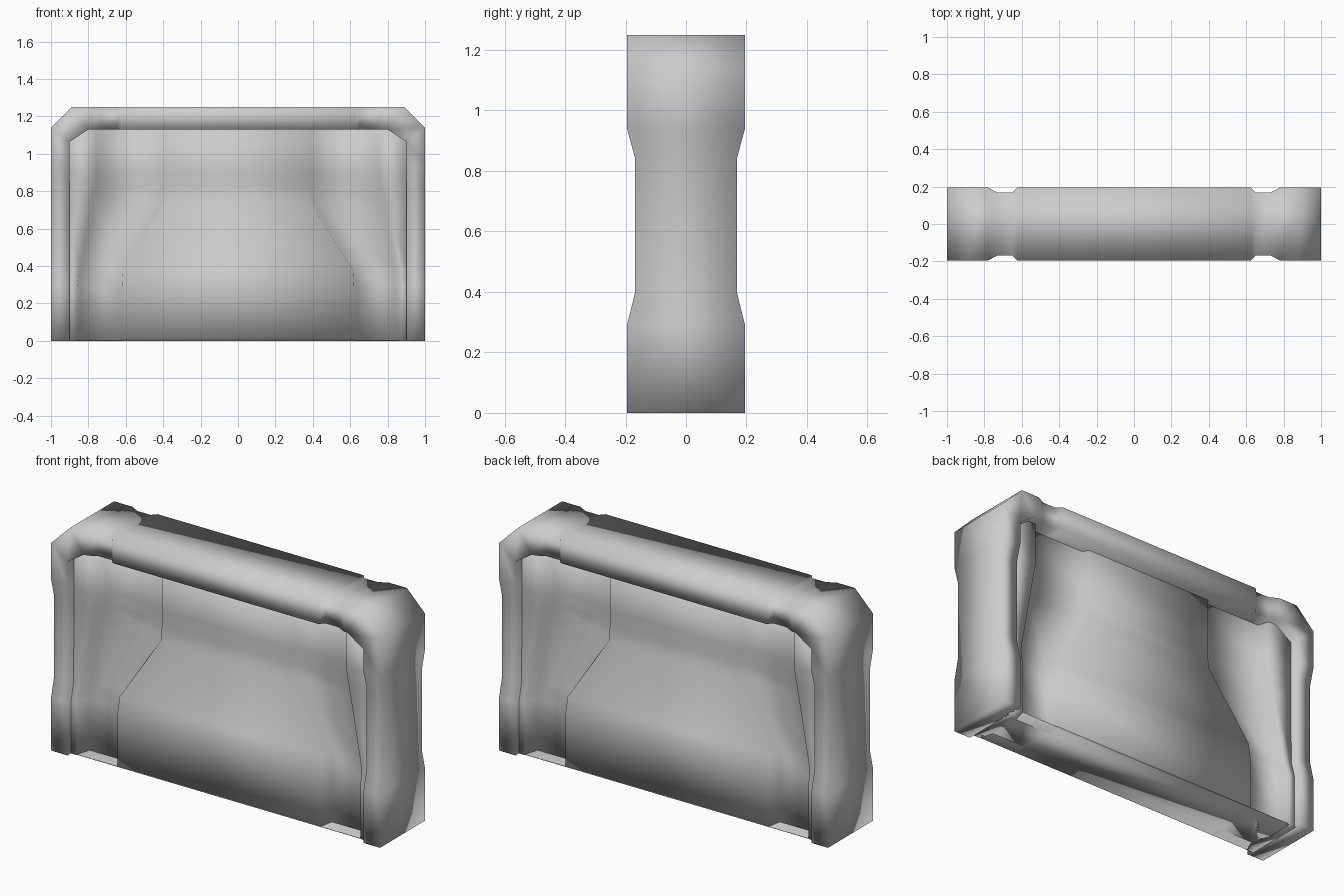
import bpy, bmesh

if "Cube" in bpy.data.objects:
    bpy.data.objects.remove(bpy.data.objects["Cube"])


def loft(name, rings):
    """Skin a list of closed rings (equal point counts) and cap both ends."""
    bm = bmesh.new()
    loops = [[bm.verts.new(p) for p in ring] for ring in rings]
    n = len(loops[0])
    for a, b in zip(loops, loops[1:]):
        for i in range(n):
            j = (i + 1) % n
            bm.faces.new((a[i], a[j], b[j], b[i]))
    bm.faces.new(loops[0])
    bm.faces.new(loops[-1])
    bmesh.ops.recalc_face_normals(bm, faces=bm.faces)
    mesh = bpy.data.meshes.new(name)
    bm.to_mesh(mesh)
    bm.free()
    for p in mesh.polygons:
        p.use_smooth = True
    obj = bpy.data.objects.new(name, mesh)
    bpy.context.collection.objects.link(obj)
    return obj


# Outer frame: outer point, inner point, half depth, from right foot to top middle
WIDE, SLIM = 0.195, 0.168
stations = [((1, z), (0.9, z), d) for z, d in
            ((0, WIDE), (0.29, WIDE), (0.40, SLIM), (0.84, SLIM), (0.94, WIDE))]
stations += [((1, 1.14), (0.9, 1.065), WIDE), ((0.89, 1.25), (0.8, 1.13), WIDE)]
stations += [((x, 1.25), (x, 1.13), d) for x, d in
             ((0.78, WIDE), (0.73, SLIM), (0.65, SLIM), (0.625, WIDE))]
left_half = [((-o[0], o[1]), (-i[0], i[1]), d) for o, i, d in reversed(stations)]
frame_rings = []
for (ox, oz), (ix, iz), d in stations + left_half:
    frame_rings.append([(ox, -d, oz), (ix, -d, iz), (ix, d, iz), (ox, d, oz)])
loft("outer_frame", frame_rings)

# Infill panel: height, side strip edge, strip depth, recess depth,
# raised centre half width, centre depth
levels = [
    (0.00, 0.86, 0.165, 0.09, 0.62, 0.162),
    (0.29, 0.86, 0.165, 0.09, 0.62, 0.162),
    (0.38, 0.85, 0.142, 0.085, 0.615, 0.150),
    (0.74, 0.785, 0.140, 0.08, 0.385, 0.117),
    (0.82, 0.77, 0.140, 0.08, 0.385, 0.112),
    (0.90, 0.755, 0.140, 0.08, 0.385, 0.112),
    (1.14, 0.755, 0.140, 0.08, 0.385, 0.112),
]
panel_rings = []
for z, edge, strip, recess, centre, front in levels:
    half = [(0.91, strip), (edge, strip), (edge - 0.02, recess),
            (centre + 0.015, recess), (centre, front)]
    face = half + [(-x, y) for x, y in reversed(half)]
    panel_rings.append([(x, -y, z) for x, y in face] +
                       [(x, y, z) for x, y in reversed(face)])
loft("infill_panel", panel_rings)

# Thin sill closing the recesses at the base
loft("base_sill", [[(0.87, -0.163, z), (-0.87, -0.163, z),
                    (-0.87, 0.163, z), (0.87, 0.163, z)] for z in (0, 0.005)])
